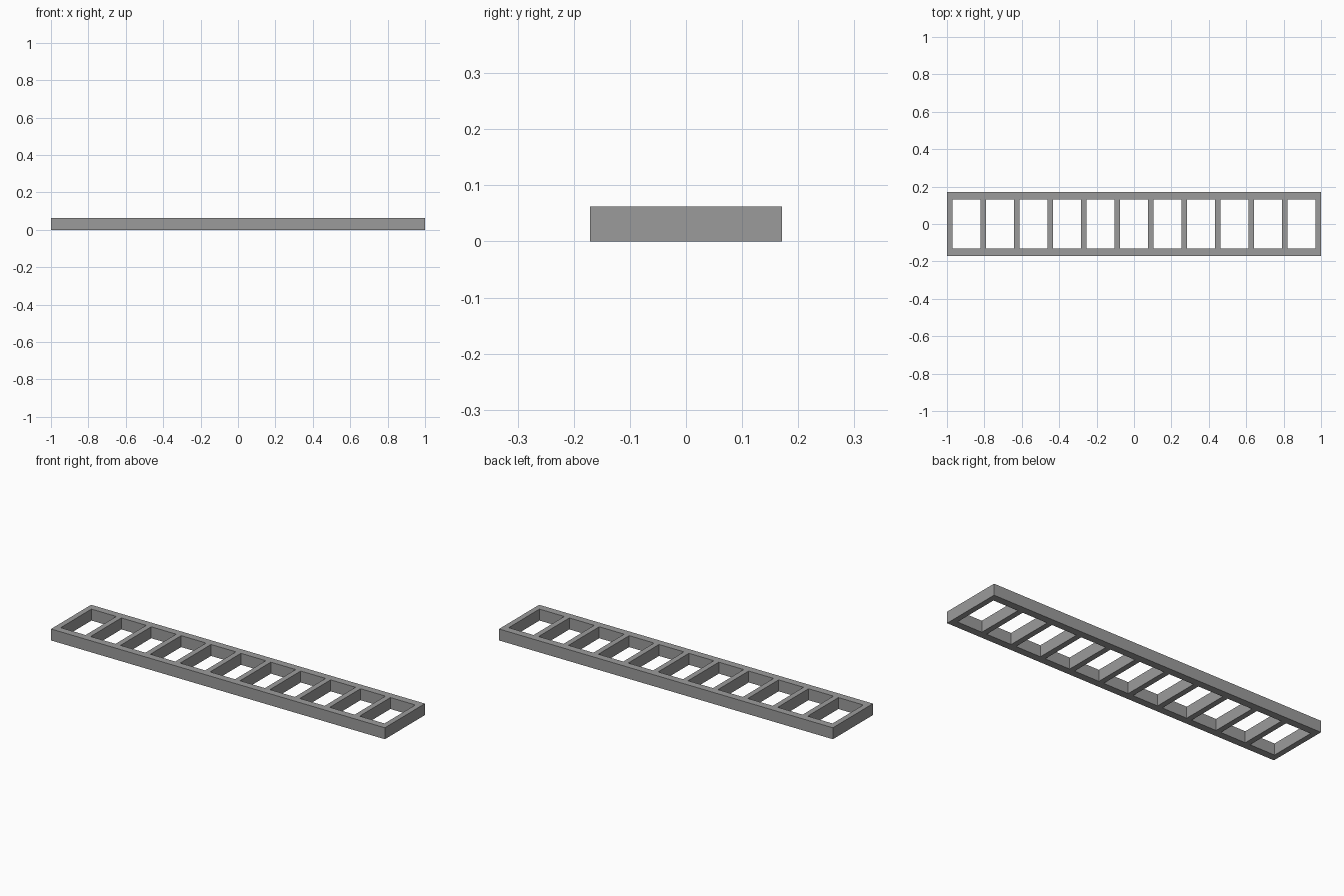
import bpy

if "Cube" in bpy.data.objects:
    bpy.data.objects.remove(bpy.data.objects["Cube"])

L, W, H = 2.0, 0.343, 0.062      # overall size
RAIL, RUNG, COUNT = 0.04, 0.03, 12

metal = bpy.data.materials.new("grey metal")
metal.diffuse_color = (0.33, 0.33, 0.33, 1)
metal.use_nodes = True
metal.node_tree.nodes["Principled BSDF"].inputs["Base Color"].default_value = metal.diffuse_color


def box(name, centre, size):
    bpy.ops.mesh.primitive_cube_add(size=1, location=centre)
    ob = bpy.context.object
    ob.name = name
    ob.scale = size
    bpy.ops.object.transform_apply(location=False, rotation=False, scale=True)
    ob.data.materials.append(metal)
    return ob


# long side rails
for side, s in (("front", -1), ("back", 1)):
    box(side + "_rail", (0, s * (W - RAIL) / 2, H / 2), (L, RAIL, H))

# evenly spaced rungs, the outer two closing the ends
for i in range(COUNT):
    x = (L - RUNG) * (i / (COUNT - 1) - 0.5)
    box(f"rung_{i + 1}", (x, 0, H / 2), (RUNG, W - 2 * RAIL, H))
